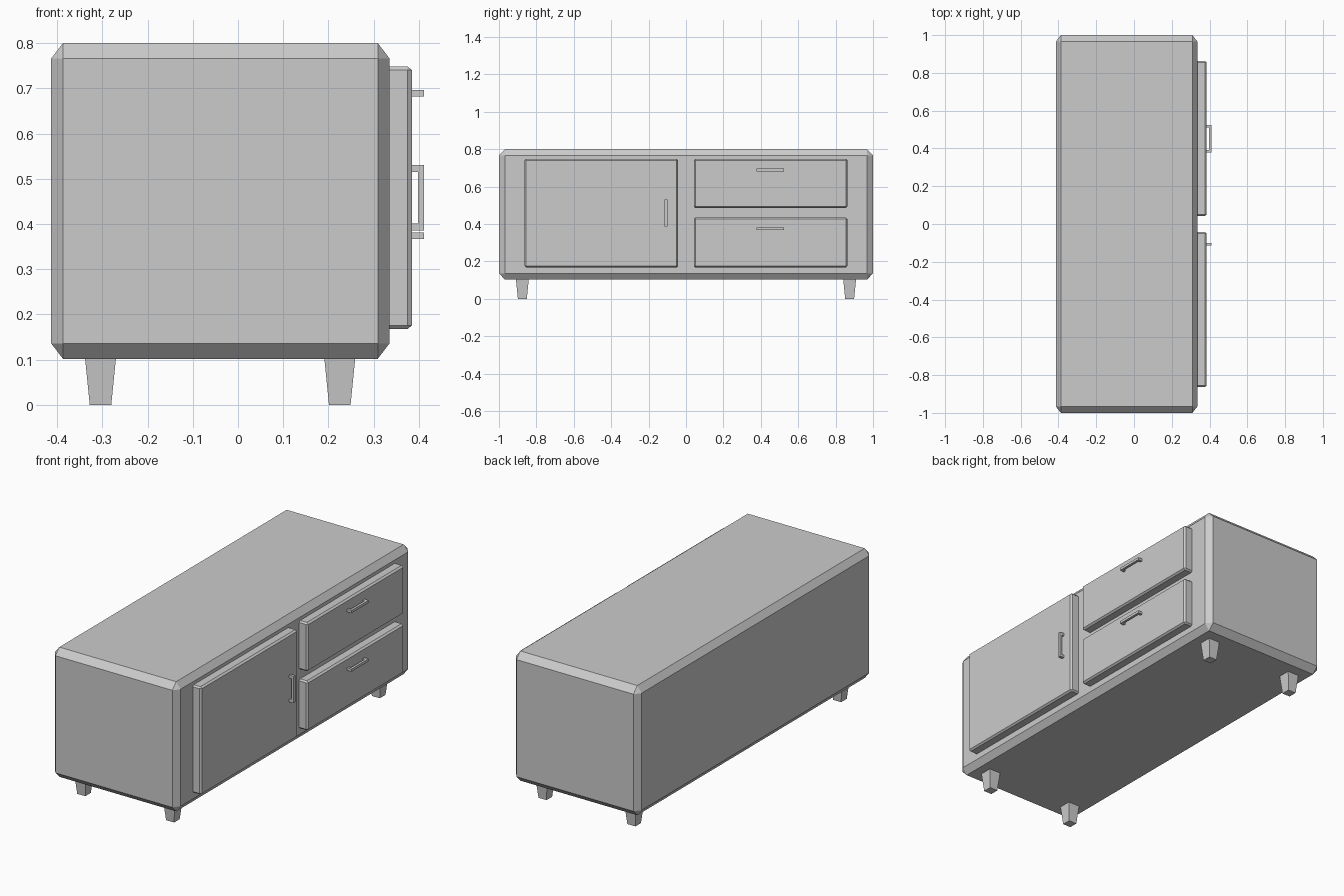
import bpy
import bmesh
from itertools import product

cube = bpy.data.objects.get("Cube")
if cube:
    bpy.data.objects.remove(cube)

GREY = (0.6, 0.6, 0.6, 1)
grey = bpy.data.materials.new("plain grey")
grey.use_nodes = True
grey.diffuse_color = GREY
grey.node_tree.nodes["Principled BSDF"].inputs["Base Color"].default_value = GREY


def finish(name, bm):
    bmesh.ops.recalc_face_normals(bm, faces=bm.faces)
    mesh = bpy.data.meshes.new(name)
    bm.to_mesh(mesh)
    bm.free()
    mesh.materials.append(grey)
    bpy.context.collection.objects.link(bpy.data.objects.new(name, mesh))


def add_box(bm, low, high):
    verts = bmesh.ops.create_cube(bm, size=1)["verts"]
    for v in verts:
        for i in range(3):
            v.co[i] = high[i] if v.co[i] > 0 else low[i]
    return verts


def chamfered_box(name, low, high, cut):
    """Box with a separate chamfer depth along each axis."""
    bm = bmesh.new()
    middle = [(a + b) / 2 for a, b in zip(low, high)]
    half = [(b - a) / 2 for a, b in zip(low, high)]
    for signs in product((-1, 1), repeat=3):
        for full in range(3):
            bm.verts.new([middle[i] + signs[i] * (half[i] - (0 if i == full else cut[i]))
                          for i in range(3)])
    bmesh.ops.convex_hull(bm, input=bm.verts)
    bmesh.ops.dissolve_limit(bm, angle_limit=0.01, verts=bm.verts, edges=bm.edges)
    finish(name, bm)


def handle(name, y, z, length, thick, upright=False):
    """Straight grip bar standing on two short posts."""
    bm = bmesh.new()
    half = length / 2
    spans = [(0.398, 0.411, -half, half),
             (0.38, 0.398, -half, -half + thick),
             (0.38, 0.398, half - thick, half)]
    for x0, x1, a, b in spans:
        t = thick / 2
        if upright:
            add_box(bm, (x0, y - t, z + a), (x1, y + t, z + b))
        else:
            add_box(bm, (x0, y + a, z - t), (x1, y + b, z + t))
    finish(name, bm)


# Cabinet body
chamfered_box("cabinet_body", (-0.413, -1, 0.102), (0.335, 1, 0.8), (0.026, 0.033, 0.034))

# Door and drawer fronts, set partly into the body
PANELS = {
    "door": (-0.863, -0.042, 0.168, 0.748),
    "upper_drawer": (0.042, 0.863, 0.486, 0.748),
    "lower_drawer": (0.042, 0.863, 0.168, 0.434),
}
for name, (y0, y1, z0, z1) in PANELS.items():
    chamfered_box(name, (0.285, y0, z0), (0.385, y1, z1), (0.01, 0.008, 0.008))

# Handles
handle("door_handle", -0.107, 0.458, 0.144, 0.015, upright=True)
handle("upper_drawer_handle", 0.451, 0.689, 0.146, 0.014)
handle("lower_drawer_handle", 0.451, 0.374, 0.146, 0.014)

# Tapered square legs
for (depth, x), (side, y) in product((("back", -0.304), ("front", 0.225)),
                                     (("right", -0.875), ("left", 0.875))):
    bm = bmesh.new()
    for v in add_box(bm, (-0.034, -0.034, 0), (0.034, 0.034, 0.102)):
        taper = 0.7 if v.co.z == 0 else 1
        v.co.x = x + v.co.x * taper
        v.co.y = y + v.co.y * taper
    finish(f"{depth}_{side}_leg", bm)
